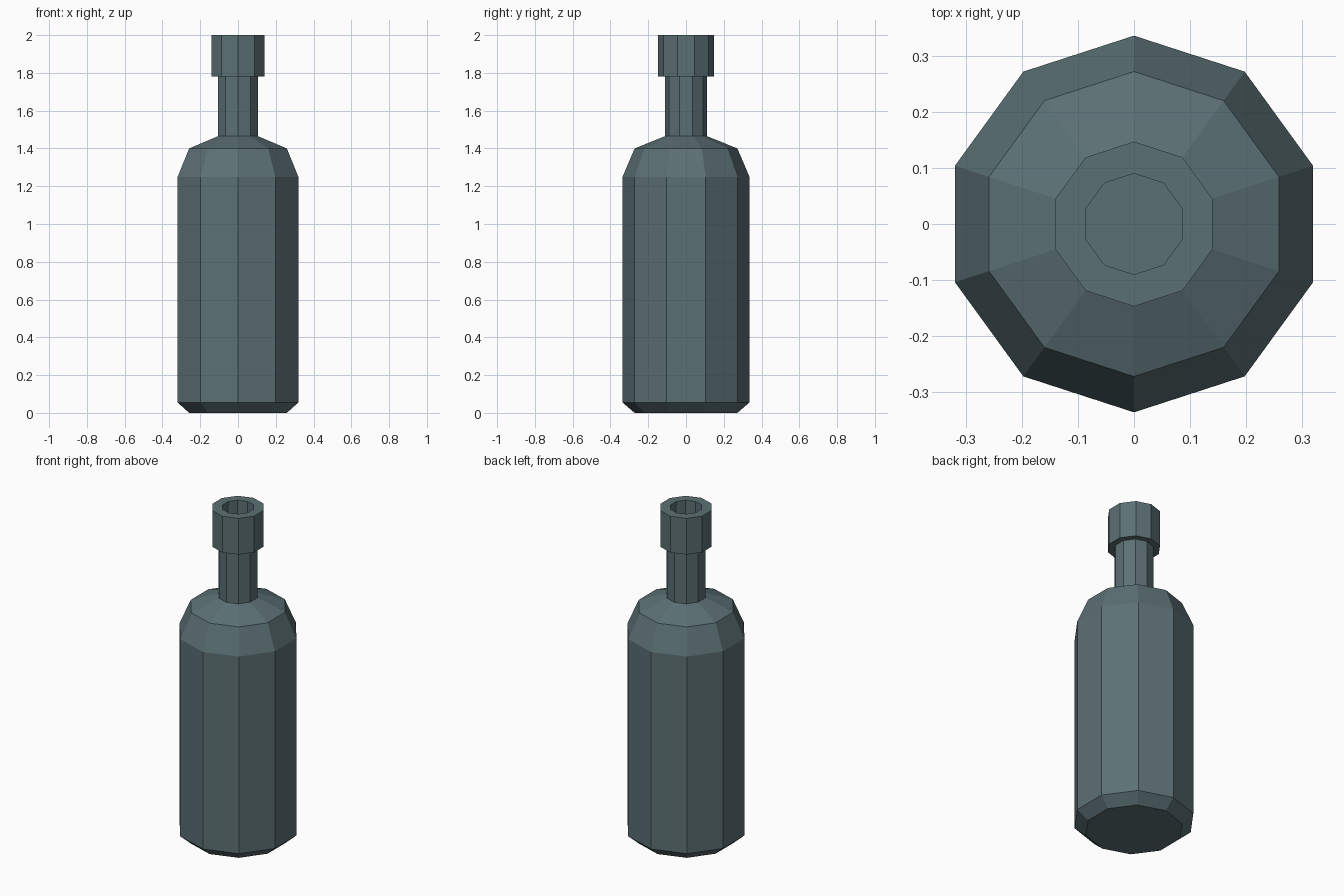
import bpy
import bmesh
from math import cos, sin, pi

cube = bpy.data.objects.get("Cube")
if cube:
    bpy.data.objects.remove(cube, do_unlink=True)

SIDES = 10

# Bottle glass
glass = bpy.data.materials.new("dark_grey_teal_glass")
glass.use_nodes = True
colour = (0.105, 0.162, 0.175, 1.0)
glass.diffuse_color = colour
glass.node_tree.nodes["Principled BSDF"].inputs["Base Color"].default_value = colour


def lathe(name, profile):
    """Revolve (radius, height) points into a faceted solid, capping both ends."""
    bm = bmesh.new()
    rings = []
    for radius, z in profile:
        angles = [pi / 2 + 2 * pi * i / SIDES for i in range(SIDES)]
        rings.append([bm.verts.new((radius * cos(a), radius * sin(a), z)) for a in angles])
    for low, high in zip(rings, rings[1:]):
        for i in range(SIDES):
            j = (i + 1) % SIDES
            bm.faces.new((low[i], low[j], high[j], high[i]))
    bm.faces.new(rings[0][::-1])
    bm.faces.new(rings[-1])
    bmesh.ops.recalc_face_normals(bm, faces=bm.faces)
    mesh = bpy.data.meshes.new(name)
    bm.to_mesh(mesh)
    bm.free()
    mesh.materials.append(glass)
    obj = bpy.data.objects.new(name, mesh)
    bpy.context.collection.objects.link(obj)
    return obj


# Base, body, shoulder, neck, collar and the hollow mouth in one profile
lathe("bottle", [
    (0.272, 0.0), (0.336, 0.055),      # bevelled base
    (0.336, 1.25), (0.272, 1.40),      # body and shoulder
    (0.111, 1.465), (0.111, 1.78),     # neck
    (0.147, 1.78), (0.147, 2.0),       # collar
    (0.09, 2.0), (0.09, 1.47),         # mouth
])
